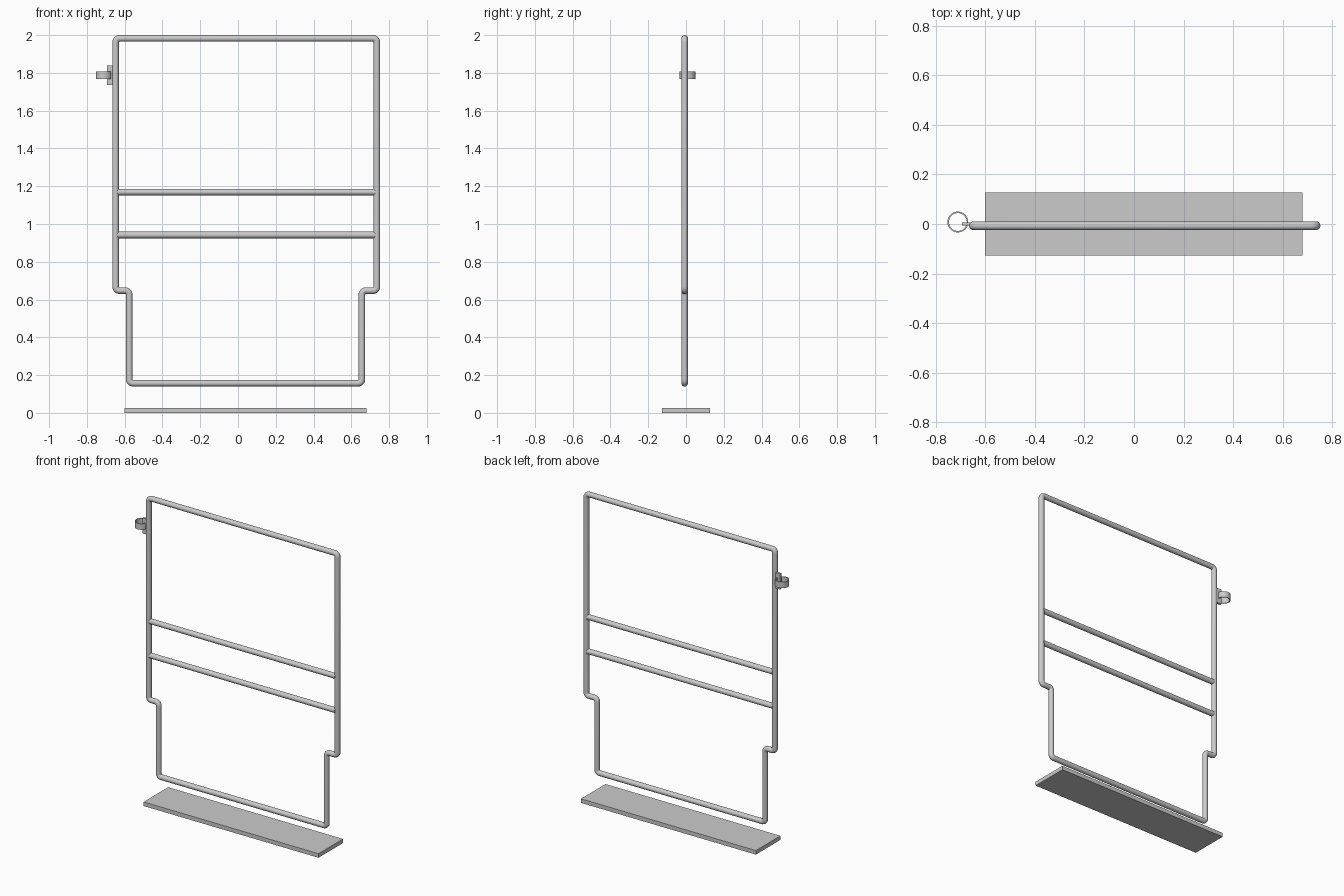
import bpy, bmesh, math
from mathutils import Vector

if "Cube" in bpy.data.objects:
    bpy.data.objects.remove(bpy.data.objects["Cube"])

R = 0.0175      # tube radius
Y = -0.007      # frame plane
BEND = 0.021    # bend radius of the tube centre line


def rounded(points, r, steps=8):
    """Closed right-angled outline with arc corners."""
    out = []
    n = len(points)
    for i, p in enumerate(points):
        p = Vector(p)
        a = (Vector(points[i - 1]) - p).normalized()
        b = (Vector(points[(i + 1) % n]) - p).normalized()
        c = p + (a + b) * r
        for k in range(steps + 1):
            t = math.pi / 2 * k / steps
            out.append(c - b * r * math.cos(t) - a * r * math.sin(t))
    return out


def tube(name, points, cyclic=False):
    cu = bpy.data.curves.new(name, 'CURVE')
    cu.dimensions = '3D'
    cu.bevel_depth = R
    cu.bevel_resolution = 6
    cu.use_fill_caps = not cyclic
    sp = cu.splines.new('POLY')
    sp.points.add(len(points) - 1)
    for q, (x, z) in zip(sp.points, points):
        q.co = (x, Y, z, 1)
    sp.use_cyclic_u = cyclic
    sp.use_smooth = True
    ob = bpy.data.objects.new(name, cu)
    bpy.context.collection.objects.link(ob)
    return ob


def box(name, lo, hi):
    bpy.ops.mesh.primitive_cube_add(size=1, location=[(a + b) / 2 for a, b in zip(lo, hi)])
    ob = bpy.context.object
    ob.name = name
    ob.scale = [b - a for a, b in zip(lo, hi)]
    bpy.ops.object.transform_apply(location=False, rotation=False, scale=True)
    return ob


# Bent tube frame, stepped in near the bottom
outline = [(-0.648, 1.9825), (0.735, 1.9825), (0.735, 0.647), (0.656, 0.647),
           (0.656, 0.157), (-0.576, 0.157), (-0.576, 0.647), (-0.648, 0.647)]
tube("tube_frame", rounded(outline, BEND), cyclic=True)

# Two cross bars
for name, z in (("upper_cross_bar", 1.169), ("lower_cross_bar", 0.942)):
    tube(name, [(-0.638, z), (0.725, z)])

# Flat toe board below the frame
box("toe_board", (-0.602, -0.128, 0.0), (0.68, 0.128, 0.027))

# Bracket tab on the left upright
box("ring_tab", (-0.694, -0.007, 1.735), (-0.66, 0.007, 1.838))

# Thin-walled latch ring
bm = bmesh.new()
N = 40
loops = []
for r, z in ((0.042, 1.768), (0.042, 1.808), (0.036, 1.808), (0.036, 1.768)):
    loops.append([bm.verts.new((-0.711 + r * math.cos(2 * math.pi * i / N),
                                0.008 + r * math.sin(2 * math.pi * i / N), z)) for i in range(N)])
for k in range(4):
    a, b = loops[k], loops[(k + 1) % 4]
    for i in range(N):
        j = (i + 1) % N
        bm.faces.new((a[i], a[j], b[j], b[i]))
bmesh.ops.recalc_face_normals(bm, faces=bm.faces)
me = bpy.data.meshes.new("latch_ring")
bm.to_mesh(me)
bm.free()
ring = bpy.data.objects.new("latch_ring", me)
bpy.context.collection.objects.link(ring)
bpy.ops.object.select_all(action='DESELECT')
ring.select_set(True)
bpy.context.view_layer.objects.active = ring
bpy.ops.object.shade_smooth_by_angle(angle=math.radians(35))
